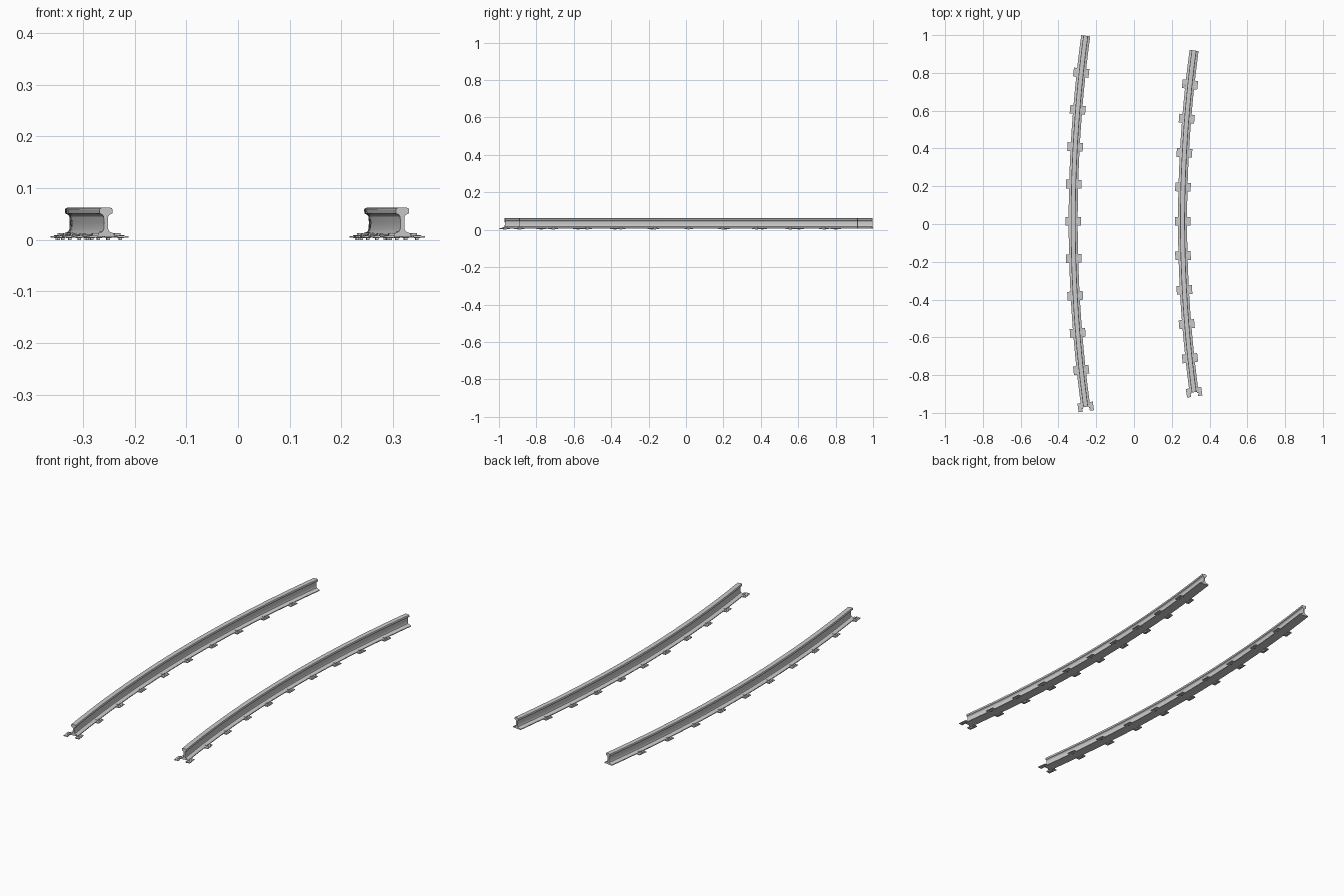
import bpy, bmesh, math
from mathutils import Matrix, Vector

if "Cube" in bpy.data.objects:
    bpy.data.objects.remove(bpy.data.objects["Cube"])

R_OUT, R_IN = 7.30, 6.721        # concentric rail centreline radii
CX, CY = 6.978, 0.014            # arc centre
HALF = 0.135                     # half sweep angle
SEGS, TIES = 40, 10

# half of the rail cross-section (offset, height), foot to head
HALF_PROFILE = [(0.024, 0.006), (0.024, 0.010), (0.013, 0.0135), (0.0065, 0.016),
                (0.0042, 0.021), (0.0038, 0.034), (0.0045, 0.045), (0.007, 0.0485),
                (0.0125, 0.051), (0.0128, 0.0585), (0.0115, 0.0612), (0.0085, 0.062)]
PROFILE = HALF_PROFILE + [(-u, z) for u, z in reversed(HALF_PROFILE)]


def frame(r, a):
    """Local x points to the arc centre, y along the rail."""
    pos = Vector((CX - r * math.cos(a), CY + r * math.sin(a), 0))
    return Matrix.Translation(pos) @ Matrix.Rotation(-a, 4, 'Z')


def finish(bm, name, angle):
    bmesh.ops.recalc_face_normals(bm, faces=bm.faces)
    mesh = bpy.data.meshes.new(name)
    bm.to_mesh(mesh)
    bm.free()
    obj = bpy.data.objects.new(name, mesh)
    bpy.context.collection.objects.link(obj)
    bpy.ops.object.select_all(action='DESELECT')
    obj.select_set(True)
    bpy.context.view_layer.objects.active = obj
    bpy.ops.object.shade_smooth_by_angle(angle=math.radians(angle))


def make_rail(name, r):
    bm = bmesh.new()
    rings = []
    for i in range(SEGS + 1):
        m = frame(r, -HALF + 2 * HALF * i / SEGS)
        rings.append([bm.verts.new(m @ Vector((u, 0, z))) for u, z in PROFILE])
    n = len(PROFILE)
    for a, b in zip(rings, rings[1:]):
        for j in range(n):
            k = (j + 1) % n
            bm.faces.new((a[j], a[k], b[k], b[j]))
    bm.faces.new(rings[0])
    bm.faces.new(rings[-1])
    finish(bm, name, 25)


def box(bm, m, x, y, z):
    """Box from ranges, placed by matrix m."""
    c = Vector(((x[0] + x[1]) / 2, (y[0] + y[1]) / 2, (z[0] + z[1]) / 2))
    s = Matrix.Diagonal((x[1] - x[0], y[1] - y[0], z[1] - z[0], 1))
    bmesh.ops.create_cube(bm, size=1, matrix=m @ Matrix.Translation(c) @ s)


def make_clips(name, r):
    bm = bmesh.new()
    for i in range(TIES):
        base = frame(r, -HALF + 2 * HALF * i / TIES)
        for turn in (0, math.pi):
            m = base @ Matrix.Rotation(turn, 4, 'Z')
            # outer bar with two arms reaching the rail foot
            box(bm, m, (0.032, 0.041), (-0.023, 0.023), (0.004, 0.0075))
            box(bm, m, (0.019, 0.034), (-0.023, -0.011), (0.004, 0.0085))
            box(bm, m, (0.019, 0.034), (0.010, 0.023), (0.004, 0.0085))
            # toe pressing on the foot, shoulder and its stem
            box(bm, m, (0.016, 0.027), (-0.008, 0.008), (0.008, 0.0135))
            box(bm, m, (0.024, 0.034), (-0.011, 0.010), (0.003, 0.009))
            box(bm, m, (0.025, 0.031), (-0.006, 0.006), (0.0, 0.004))
    finish(bm, name, 20)


for side, radius in (("outer", R_OUT), ("inner", R_IN)):
    make_rail(side + "_rail", radius)
    make_clips(side + "_rail_clips", radius)
